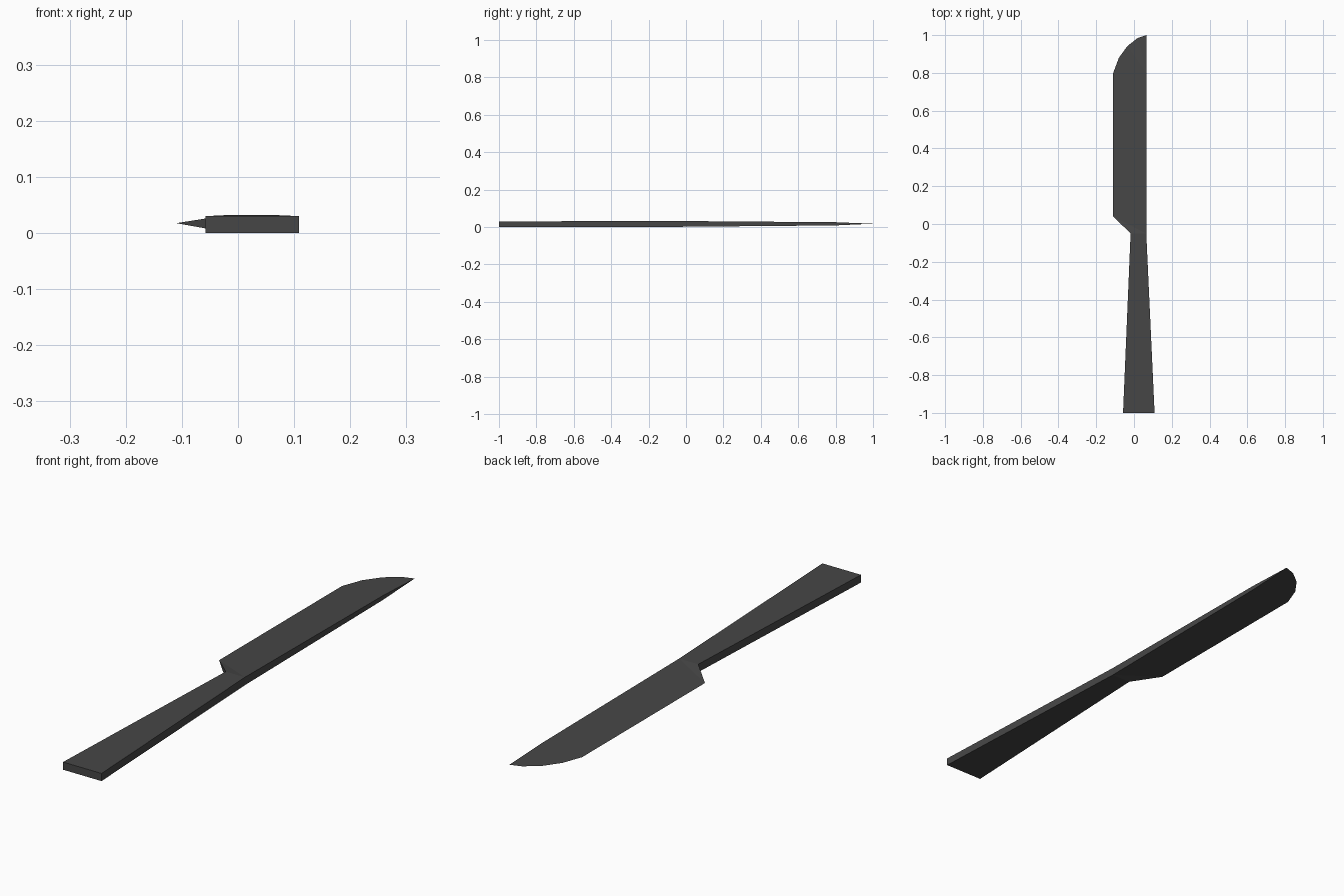
import bpy, bmesh

if "Cube" in bpy.data.objects:
    bpy.data.objects.remove(bpy.data.objects["Cube"])

mat = bpy.data.materials.new("dark grey")
mat.diffuse_color = (0.062, 0.062, 0.062, 1)
mat.use_nodes = True
mat.node_tree.nodes["Principled BSDF"].inputs["Base Color"].default_value = mat.diffuse_color

NECK_L, NECK_R = (-0.018, -0.05, 0.001, 0.032), (0.065, -0.05, 0.001, 0.032)


def plate(name, left, right):
    """Slab between two rails of (x, y, z_low, z_high); equal heights make a sharp edge."""
    bm = bmesh.new()
    cache = {}

    def vert(p, z):
        key = (p[0], p[1], z)
        if key not in cache:
            cache[key] = bm.verts.new(key)
        return cache[key]

    def face(verts):
        verts = list(dict.fromkeys(verts))
        if len(verts) > 2:
            bm.faces.new(verts)

    for i in range(len(left) - 1):
        a, b, c, d = left[i], right[i], right[i + 1], left[i + 1]
        face([vert(p, p[3]) for p in (a, b, c, d)])
        face([vert(p, p[2]) for p in (d, c, b, a)])
        for p, q in ((b, c), (d, a)):
            if p != q:
                face([vert(p, p[2]), vert(q, q[2]), vert(q, q[3]), vert(p, p[3])])
    # Close the butt end
    a, b = left[0], right[0]
    if a[1] == -1:
        face([vert(a, a[2]), vert(b, b[2]), vert(b, b[3]), vert(a, a[3])])
    bmesh.ops.recalc_face_normals(bm, faces=bm.faces)
    me = bpy.data.meshes.new(name)
    bm.to_mesh(me)
    bm.free()
    me.materials.append(mat)
    ob = bpy.data.objects.new(name, me)
    bpy.context.collection.objects.link(ob)


# Flared handle
plate("handle",
      [(-0.058, -1, 0, 0.030), NECK_L],
      [(0.109, -1, 0, 0.030), NECK_R])

# Wedge blade: thick spine on the right, sharp rounded edge on the left
edge_xy = [(-0.11, 0.04), (-0.11, 0.8), (-0.08, 0.88), (-0.035, 0.942),
           (0.02, 0.985), (0.065, 1.0)]
edge = [(x, y, 0.0175, 0.0175) for x, y in edge_xy]
spine = (0.065, 0.8, 0.0085, 0.0255)
plate("blade", [NECK_L] + edge, [NECK_R, NECK_R] + [spine] * 4 + [edge[-1]])
